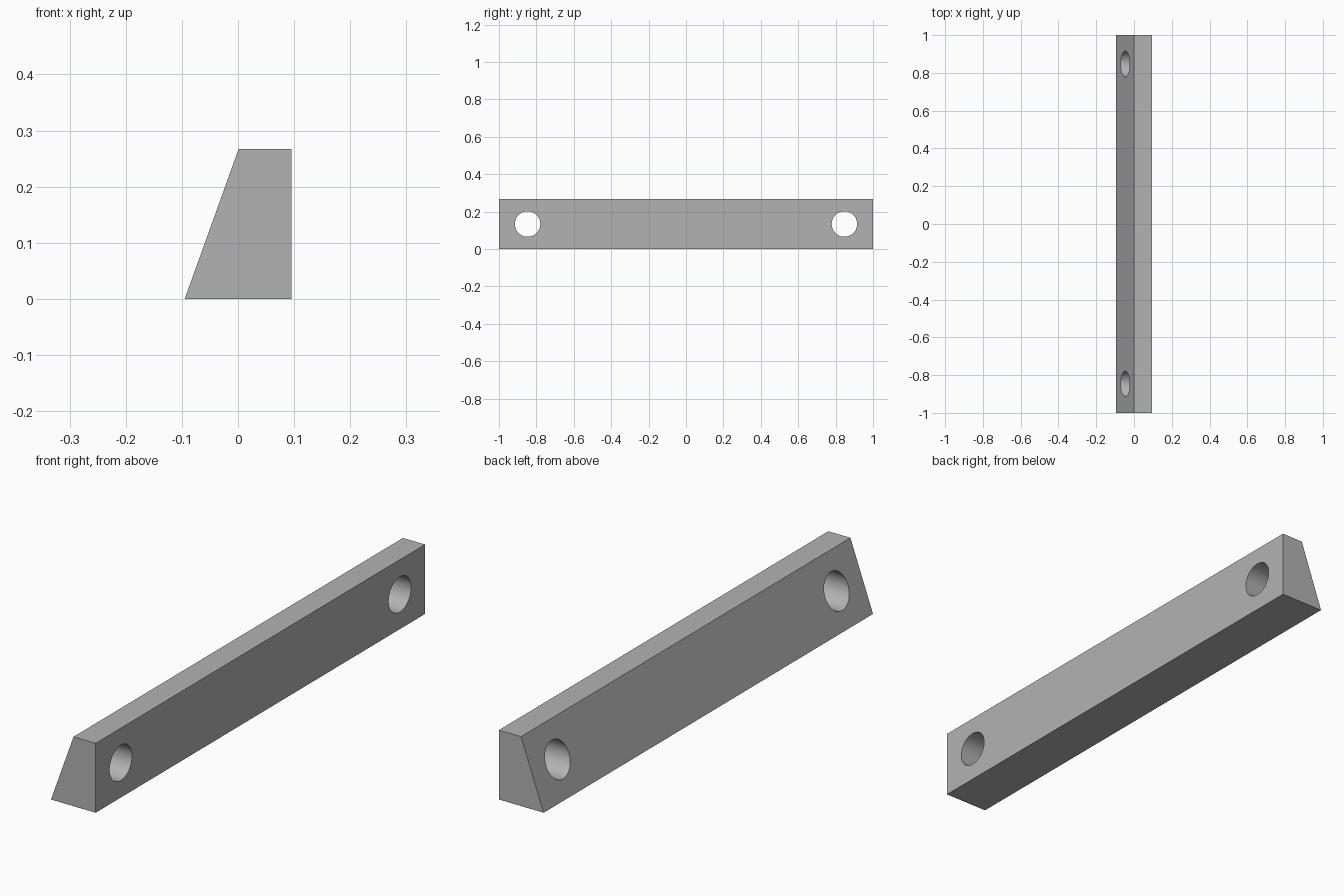
import bpy
import bmesh
from math import pi, radians
from mathutils import Matrix, Vector

cube = bpy.data.objects.get("Cube")
if cube:
    bpy.data.objects.remove(cube, do_unlink=True)

HALF_W, HALF_L, HEIGHT = 0.095, 1.0, 0.267
HOLE_Y, HOLE_R = 0.847, 0.068

grey = bpy.data.materials.new("plain grey")
grey.use_nodes = True
colour = (0.45, 0.45, 0.45, 1)
grey.diffuse_color = colour
grey.node_tree.nodes["Principled BSDF"].inputs["Base Color"].default_value = colour


def make_object(name, bm):
    bmesh.ops.recalc_face_normals(bm, faces=bm.faces)
    mesh = bpy.data.meshes.new(name)
    bm.to_mesh(mesh)
    bm.free()
    mesh.materials.append(grey)
    obj = bpy.data.objects.new(name, mesh)
    bpy.context.collection.objects.link(obj)
    return obj


# Bar: wedge-sided profile extruded along its length
bm = bmesh.new()
profile = [(-HALF_W, 0), (HALF_W, 0), (HALF_W, HEIGHT), (0.001, HEIGHT)]
end = bm.faces.new([bm.verts.new((x, -HALF_L, z)) for x, z in profile])
result = bmesh.ops.extrude_face_region(bm, geom=[end])
moved = [v for v in result["geom"] if isinstance(v, bmesh.types.BMVert)]
bmesh.ops.translate(bm, verts=moved, vec=Vector((0, 2 * HALF_L, 0)))
# Extruding a lone face keeps the starting cap
bar = make_object("mounting_bar", bm)

# Screw holes: one cylinder across the bar near each end
bm = bmesh.new()
for side in (-1, 1):
    place = Matrix.Translation((0, side * HOLE_Y, HEIGHT / 2)) @ Matrix.Rotation(pi / 2, 4, "Y")
    bmesh.ops.create_cone(bm, cap_ends=True, segments=64, radius1=HOLE_R,
                          radius2=HOLE_R, depth=0.5, matrix=place)
cutter = make_object("hole_cutter", bm)
cutter.hide_render = True

# Cut the holes, then drop the cutter
bpy.ops.object.select_all(action="DESELECT")
bpy.context.view_layer.objects.active = bar
bar.select_set(True)
cut = bar.modifiers.new("holes", "BOOLEAN")
cut.operation = "DIFFERENCE"
cut.solver = "EXACT"
cut.object = cutter
bpy.ops.object.modifier_apply(modifier=cut.name)
bpy.data.objects.remove(cutter, do_unlink=True)

# Smooth hole walls, crisp bar edges
bpy.ops.object.shade_smooth_by_angle(angle=radians(30))
